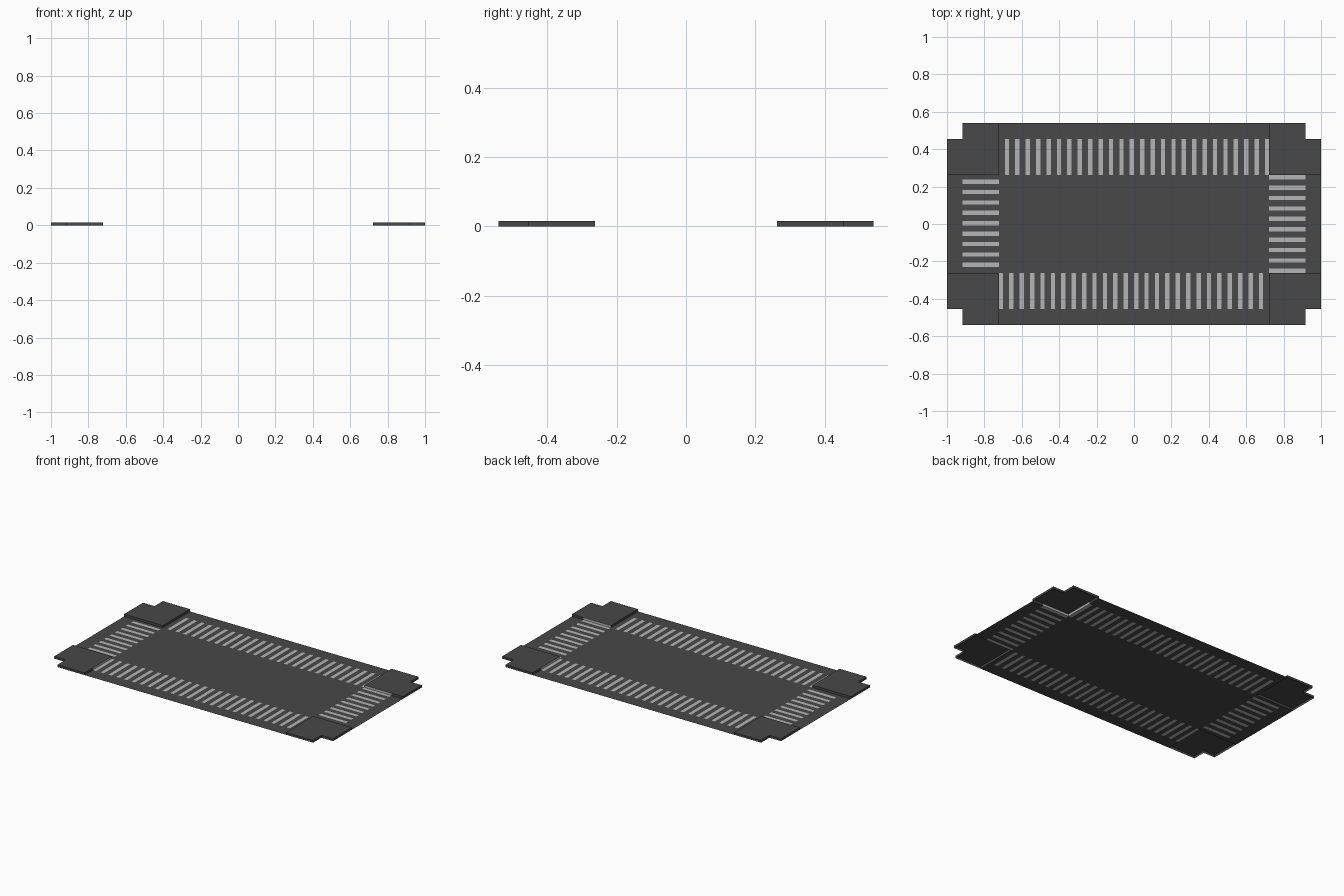
import bpy, bmesh

if "Cube" in bpy.data.objects:
    bpy.data.objects.remove(bpy.data.objects["Cube"])

# Main dimensions: half sizes of outer edge, notch / stripe outer end, inner field
XO, XN, XI = 1.0, 0.917, 0.723
YO, YN, YI = 0.54, 0.455, 0.262
H = 0.015
PITCH = 2 * XI / 26
BAR = 0.0232


def material(name, v):
    m = bpy.data.materials.new(name)
    m.diffuse_color = (v, v, v, 1)
    m.use_nodes = True
    m.node_tree.nodes["Principled BSDF"].inputs["Base Color"].default_value = m.diffuse_color
    return m


dark = material("dark_grey", 0.065)
light = material("light_grey", 0.46)


def rect(bm, x0, y0, x1, y1):
    x0, x1 = sorted((x0, x1))
    y0, y1 = sorted((y0, y1))
    bm.faces.new([bm.verts.new((x, y, 0)) for x, y in
                  ((x0, y0), (x1, y0), (x1, y1), (x0, y1))])


def finish(name, bm, mats):
    bmesh.ops.remove_doubles(bm, verts=bm.verts, dist=1e-5)
    me = bpy.data.meshes.new(name)
    bm.to_mesh(me)
    bm.free()
    ob = bpy.data.objects.new(name, me)
    bpy.context.collection.objects.link(ob)
    for m in mats:
        me.materials.append(m)
    return ob


board, bars = bmesh.new(), bmesh.new()


def band(lo, hi, first, count, put):
    """Alternate light bars and dark gaps from lo to hi."""
    pos = lo
    for i in range(count):
        a = first + i * PITCH
        if a - pos > 1e-4:
            put(board, pos, a)
        put(bars, a, min(a + BAR, hi))
        pos = min(a + BAR, hi)
    if hi - pos > 1e-4:
        put(board, pos, hi)


# Central field and the plain outer borders
rect(board, -XI, -YI, XI, YI)
for s in (-1, 1):
    rect(board, -XI, s * YN, XI, s * YO)
    rect(board, s * XN, -YI, s * XO, YI)

# Striped bands: back, front, right, left
band(-XI, XI, XI - BAR - 25 * PITCH, 26, lambda b, p, q: rect(b, p, YI, q, YN))
band(-XI, XI, -XI, 26, lambda b, p, q: rect(b, p, -YN, q, -YI))
band(-YI, YI, -YI, 10, lambda b, p, q: rect(b, XI, p, XN, q))
band(-YI, YI, -4 * PITCH - BAR / 2 + 0.004, 9, lambda b, p, q: rect(b, -XN, p, -XI, q))

finish("striped_board", board, [dark])
finish("light_stripes", bars, [light])


# Raised notched corner caps, open underneath; walls beside a bar are light
def corner(name, sx, sy, light_walls):
    pts = [(XI, YI), (XN, YI), (XO, YI), (XO, YN), (XN, YN),
           (XN, YO), (XI, YO), (XI, YN)]
    bm = bmesh.new()
    low = [bm.verts.new((sx * x, sy * y, 0)) for x, y in pts]
    top = [bm.verts.new((sx * x, sy * y, H)) for x, y in pts]
    flip = sx * sy < 0
    faces = [top] + [[low[i], low[(i + 1) % 8], top[(i + 1) % 8], top[i]]
                     for i in range(8)]
    for i, vs in enumerate(faces):
        f = bm.faces.new(vs[::-1] if flip else vs)
        f.material_index = 1 if i - 1 in light_walls else 0
    finish(name, bm, [dark, light])


corner("corner_back_right", 1, 1, (0, 7))
corner("corner_front_right", 1, -1, (0,))
corner("corner_front_left", -1, -1, (7,))
corner("corner_back_left", -1, 1, ())
